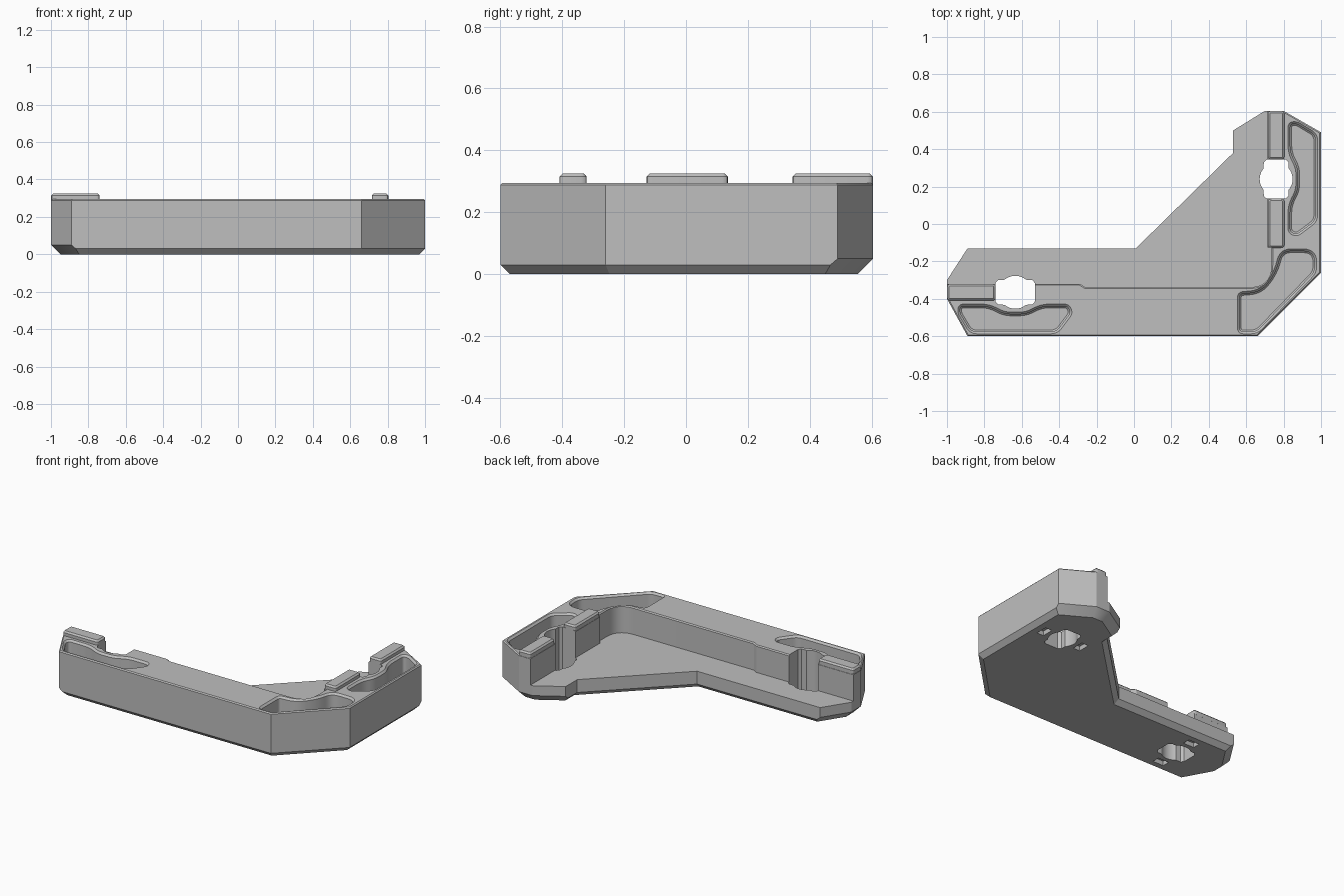
import bpy, bmesh, math
from mathutils import Vector

cube = bpy.data.objects.get("Cube")
if cube:
    bpy.data.objects.remove(cube)

grey = bpy.data.materials.new("plain_grey")
grey.use_nodes = True
COLOUR = (0.52, 0.52, 0.52, 1)
grey.diffuse_color = COLOUR
grey.node_tree.nodes["Principled BSDF"].inputs["Base Color"].default_value = COLOUR

TOP, FLOOR = 0.295, 0.115


def make_object(name, bm):
    bmesh.ops.recalc_face_normals(bm, faces=bm.faces)
    mesh = bpy.data.meshes.new(name)
    bm.to_mesh(mesh)
    bm.free()
    mesh.materials.append(grey)
    obj = bpy.data.objects.new(name, mesh)
    bpy.context.collection.objects.link(obj)
    return obj


def inset(pts, dists):
    """Move each edge of a counter-clockwise outline inward."""
    out, n = [], len(pts)
    for i in range(n):
        a = (pts[i] - pts[i - 1]).normalized()
        b = (pts[(i + 1) % n] - pts[i]).normalized()
        cross = a.x * b.y - a.y * b.x
        if abs(cross) < 0.01:
            out.append(pts[i] + Vector((-b.y, b.x)) * dists[i])
        else:
            out.append(pts[i] + (b * dists[i - 1] - a * dists[i]) / cross)
    return out


def fillet(pts, steps=6):
    """Round the corners of an outline given as (x, y, radius)."""
    out, n = [], len(pts)
    for i, (x, y, r) in enumerate(pts):
        p = Vector((x, y))
        if r == 0:
            out.append(p)
            continue
        a = p + (Vector(pts[i - 1][:2]) - p).normalized() * r
        b = p + (Vector(pts[(i + 1) % n][:2]) - p).normalized() * r
        for k in range(steps + 1):
            t = k / steps
            out.append(a * (1 - t) ** 2 + p * 2 * t * (1 - t) + b * t * t)
    return out


def loft(name, pts, levels):
    """Closed solid through (height, inset) copies of one outline."""
    pts = [Vector(p) for p in pts]
    area = sum(pts[i - 1].x * p.y - pts[i - 1].y * p.x for i, p in enumerate(pts))
    if area < 0:
        pts.reverse()
    bm, n = bmesh.new(), len(pts)
    rings = [[bm.verts.new((p.x, p.y, z)) for p in inset(pts, [d] * n)] for z, d in levels]
    for low, high in zip(rings, rings[1:]):
        for i in range(n):
            bm.faces.new((low[i - 1], low[i], high[i], high[i - 1]))
    bm.faces.new(rings[0])
    bm.faces.new(rings[-1])
    return make_object(name, bm)


def chamfered_body(outline, chamfer):
    """Prism whose underside has a different 45 degree chamfer per edge."""
    bm, n = bmesh.new(), len(outline)
    vert = lambda p, z: bm.verts.new((p.x, p.y, z))
    bottom = [vert(p, 0) for p in inset(outline, chamfer)]
    corner = [vert(p, max(chamfer[i - 1], chamfer[i])) for i, p in enumerate(outline)]
    rim = [vert(p, TOP - 0.007) for p in outline]
    top = [vert(p, TOP) for p in inset(outline, [0.007] * n)]
    dirs = [(outline[(i + 1) % n] - outline[i]).normalized() for i in range(n)]
    step = {}
    for i in range(n):
        delta = chamfer[i] - chamfer[i - 1]
        if abs(delta) > 0.001:
            run = delta / abs(dirs[i - 1].x * dirs[i].y - dirs[i - 1].y * dirs[i].x)
            along = dirs[i - 1] if delta > 0 else dirs[i]
            step[i] = vert(outline[i] - along * run, min(chamfer[i], chamfer[i - 1]))

    def ends(i, other, edge):
        """Lower side points and upper chamfer points at one end of an edge."""
        if i not in step:
            return [corner[i]], [corner[i]]
        if chamfer[edge] < chamfer[other]:
            return [corner[i], step[i]], [step[i]]
        return [corner[i]], [step[i], corner[i]]

    for i in range(n):
        j = (i + 1) % n
        side_a, slope_a = ends(i, i - 1, i)
        side_b, slope_b = ends(j, j, i)
        bm.faces.new(side_a + side_b[::-1] + [rim[j], rim[i]])
        bm.faces.new([bottom[i]] + slope_a + slope_b[::-1] + [bottom[j]])
        bm.faces.new((rim[i], rim[j], top[j], top[i]))
    bm.faces.new(bottom)
    bm.faces.new(top)
    return make_object("corner_bracket", bm)


# Angled body with heavier chamfers around both arm ends
outline = [Vector(p) for p in (
    (-0.89, -0.6), (0.66, -0.6), (1, -0.26), (1, 0.49), (0.8, 0.605), (0.7, 0.605),
    (0.53, 0.5), (0.53, 0.38), (0.01, -0.13), (-0.89, -0.13), (-1, -0.3), (-1, -0.4))]
chamfer = [0.05 if i in (3, 4, 5, 9, 10, 11) else 0.03 for i in range(12)]
body = chamfered_body(outline, chamfer)

# Open floor behind the wall
cutters = [loft("floor_cutter", fillet([
    (-1.2, -0.32, 0), (-0.29, -0.32, 0), (-0.26, -0.338, 0), (0.735, -0.338, 0.12),
    (0.735, -0.125, 0), (0.715, -0.125, 0), (0.715, 0.9, 0), (-1.2, 0.9, 0)], 10),
    [(FLOOR, 0), (TOP - 0.007, 0), (TOP + 0.003, -0.01)])]

POCKET = [(FLOOR, 0.008), (FLOOR + 0.008, 0), (TOP - 0.012, 0), (TOP + 0.003, -0.015)]

# Corner pocket
cutters.append(loft("corner_pocket_cutter", fillet([
    (0.565, -0.575, 0.02), (0.655, -0.575, 0.03), (0.965, -0.255, 0.03), (0.965, -0.145, 0.06),
    (0.79, -0.145, 0.05), (0.76, -0.26, 0.06), (0.68, -0.365, 0.06), (0.565, -0.375, 0.02)]), POCKET))


# Arm details use u toward the arm's end and v toward its outer side
def left_arm(u, v):
    return (-0.635 - u, -0.365 - v)


def right_arm(u, v):
    return (0.76 + v, 0.24 + u)


def box(u0, u1, v0, v1):
    return [(u0, v0), (u1, v0), (u1, v1), (u0, v1)]


half = [(0.105, 0.05), (0.09, 0.066), (0.057, 0.067)]
half += [(0.088 * math.cos(math.radians(a)), 0.088 * math.sin(math.radians(a)))
         for a in range(55, 126, 7)]
half += [(-u, v) for u, v in half[2::-1]]
hole = half + [(-u, -v) for u, v in half]
pocket = fillet([
    (0.295, 0.075, 0.02), (0.14, 0.075, 0.045), (0.06, 0.118, 0.04), (-0.06, 0.118, 0.04),
    (-0.14, 0.075, 0.045), (-0.28, 0.075, 0.018), (-0.295, 0.11, 0.018), (-0.22, 0.21, 0.03),
    (0.235, 0.21, 0.03), (0.295, 0.11, 0.014)])


def add_pad(name, arm, u0, u1):
    corners = [(*arm(u, v), 0.018) for u, v in box(u0, u1, -0.044, 0.044)]
    return loft(name, fillet(corners, 4), [(TOP - 0.02, 0), (TOP + 0.02, 0), (TOP + 0.03, 0.01)])


pads = []
for side, arm in (("left", left_arm), ("right", right_arm)):
    place = lambda pts: [arm(*p) for p in pts]
    cutters.append(loft(side + "_hole_cutter", place(hole), [(-0.1, 0), (0.5, 0)]))
    cutters.append(loft(side + "_pocket_cutter", place(pocket), POCKET))
    for v in (-0.142, 0.142):
        cutters.append(loft(side + "_socket_cutter", place(box(-0.04, 0.04, v - 0.025, v + 0.025)),
                            [(-0.1, 0), (0.03, 0)]))
    pads.append(add_pad(side + "_arm_end_pad", arm, 0.105, 0.364))
pads.append(add_pad("inner_pad", right_arm, -0.367, -0.105))

# Carve the body and drop the cutters
bpy.context.view_layer.objects.active = body
for cutter in cutters:
    cutter.hide_render = True
    mod = body.modifiers.new("carve", "BOOLEAN")
    mod.operation, mod.solver, mod.object = "DIFFERENCE", "EXACT", cutter
    bpy.ops.object.modifier_apply(modifier=mod.name)
    bpy.data.objects.remove(cutter)

# Smooth curved walls, crisp chamfers
bpy.ops.object.select_all(action="DESELECT")
for obj in [body] + pads:
    obj.select_set(True)
bpy.ops.object.shade_smooth_by_angle(angle=math.radians(25))
